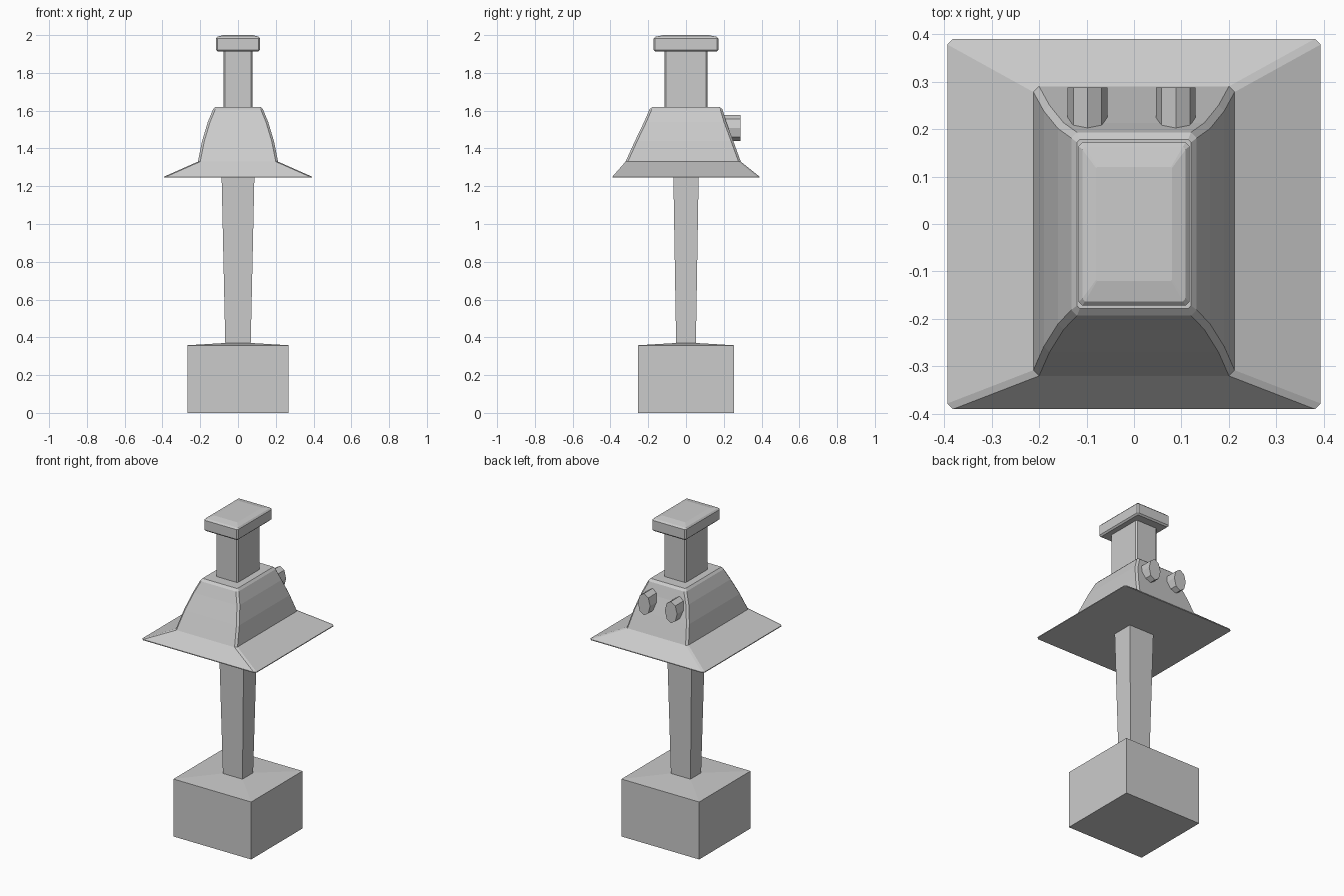
import bpy
import bmesh
from math import cos, sin, pi

cube = bpy.data.objects.get("Cube")
if cube:
    bpy.data.objects.remove(cube, do_unlink=True)

grey = bpy.data.materials.new("plain_grey")
grey.use_nodes = True
colour = (0.6, 0.6, 0.6, 1)
grey.diffuse_color = colour
grey.node_tree.nodes["Principled BSDF"].inputs["Base Color"].default_value = colour


def loft(name, rings):
    """Skin a stack of matching outlines and close both ends."""
    bm = bmesh.new()
    loops = [[bm.verts.new(p) for p in ring] for ring in rings]
    for a, b in zip(loops, loops[1:]):
        for i in range(len(a)):
            j = (i + 1) % len(a)
            bm.faces.new((a[i], a[j], b[j], b[i]))
    bm.faces.new(loops[0][::-1])
    bm.faces.new(loops[-1])
    bmesh.ops.recalc_face_normals(bm, faces=bm.faces)
    mesh = bpy.data.meshes.new(name)
    bm.to_mesh(mesh)
    bm.free()
    mesh.materials.append(grey)
    obj = bpy.data.objects.new(name, mesh)
    bpy.context.collection.objects.link(obj)
    return obj


def rect(z, x, front, back=None, c=0.0):
    """Rectangle outline at height z, with corners cut by c."""
    back = front if back is None else back
    f = -front
    if not c:
        return [(-x, f, z), (x, f, z), (x, back, z), (-x, back, z)]
    return [(-x + c, f, z), (x - c, f, z), (x, f + c, z), (x, back - c, z),
            (x - c, back, z), (-x + c, back, z), (-x, back - c, z), (-x, f + c, z)]


# Heavy base block with a gently raised top
loft("base_block", [rect(0, 0.268, 0.253), rect(0.358, 0.268, 0.253),
                    rect(0.37, 0.068, 0.053)])

# Post widening towards the head
loft("post", [rect(0.35, 0.067, 0.052), rect(1.26, 0.087, 0.067)])

# Flared skirt and curved body
loft("hood", [
    rect(1.245, 0.393, 0.39, c=0.012),
    rect(1.25, 0.393, 0.39, c=0.012),
    rect(1.33, 0.212, 0.32, 0.29, c=0.012),
    rect(1.44, 0.19, 0.27, 0.25, c=0.012),
    rect(1.54, 0.16, 0.222, 0.213, c=0.012),
    rect(1.607, 0.132, 0.193, 0.193, c=0.012),
    rect(1.62, 0.12, 0.178, c=0.006),
])

# Neck and bevelled cap
loft("neck", [rect(1.61, 0.076, 0.113, c=0.008), rect(1.93, 0.076, 0.113, c=0.008)])
loft("cap", [
    rect(1.913, 0.108, 0.163, c=0.006),
    rect(1.922, 0.117, 0.172, c=0.008),
    rect(1.982, 0.117, 0.172, c=0.008),
    rect(1.991, 0.109, 0.163, c=0.006),
    rect(2.0, 0.08, 0.12, c=0.002),
])

# Pair of tall eight-sided knobs on the back
for side, x in (("right", -0.098), ("left", 0.088)):
    loft(side + "_knob", [
        [(x + 0.042 * sin(i * pi / 4), y, 1.508 + 0.068 * cos(i * pi / 4))
         for i in range(8)]
        for y in (0.17, 0.288)])
